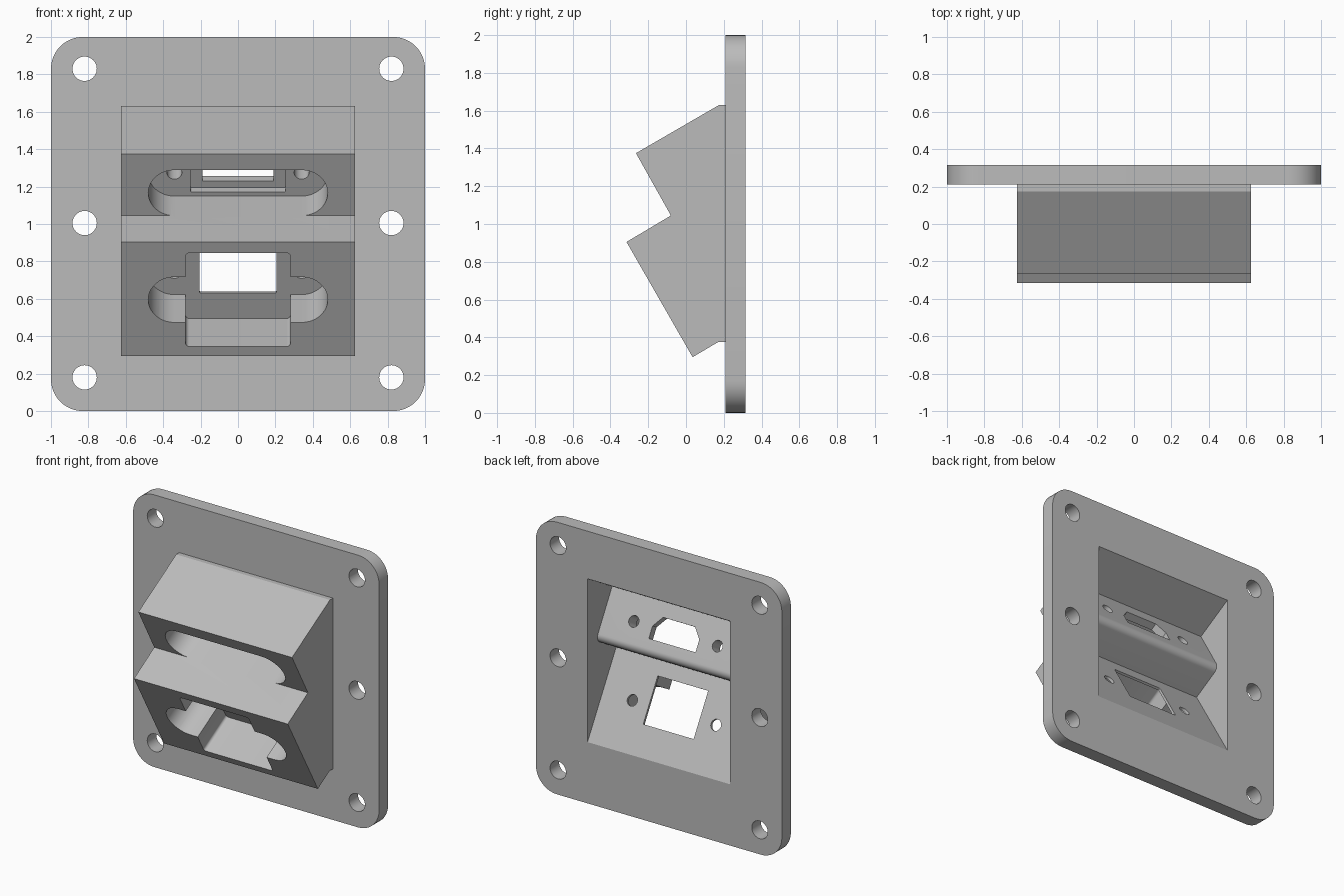
import bpy, bmesh, math
from mathutils import Matrix

old = bpy.data.objects.get("Cube")
if old:
    bpy.data.objects.remove(old, do_unlink=True)

grey = bpy.data.materials.new("light_grey")
grey.use_nodes = True
colour = (0.5, 0.5, 0.5, 1)
grey.diffuse_color = colour
grey.node_tree.nodes["Principled BSDF"].inputs["Base Color"].default_value = colour


def frame(y, z, tilt):
    """Drawing plane seen from the front: local x right, y up, z outward."""
    return Matrix.Translation((0, y, z)) @ Matrix.Rotation(math.radians(tilt), 4, 'X')


FRONT = frame(0, 0, 90)
SIDE = Matrix(((0, 0, 1, 0), (1, 0, 0, 0), (0, 1, 0, 0), (0, 0, 0, 1)))
UPPER = frame(-0.08, 1.045, 120)
LOWER = frame(0.035, 0.295, 120)


def arc(cx, cy, r, start, end, n=10):
    angles = [math.radians(start + (end - start) * i / n) for i in range(n + 1)]
    return [(cx + r * math.cos(a), cy + r * math.sin(a)) for a in angles]


def rounded(cx, cy, w, h, r):
    """Rounded rectangle; becomes a slot or a circle at full radius."""
    dx, dy = w / 2 - r, h / 2 - r
    pts = []
    for i, (sx, sy) in enumerate(((1, 1), (-1, 1), (-1, -1), (1, -1))):
        pts += arc(cx + sx * dx, cy + sy * dy, r, i * 90, i * 90 + 90)
    return pts


def circle(cx, cy, r):
    return rounded(cx, cy, 2 * r, 2 * r, r)


def prism(name, pts, low, high, matrix):
    bm = bmesh.new()
    face = bm.faces.new([bm.verts.new((x, y, low)) for x, y in pts])
    moved = bmesh.ops.extrude_face_region(bm, geom=[face])["geom"]
    verts = [v for v in moved if isinstance(v, bmesh.types.BMVert)]
    bmesh.ops.translate(bm, verts=verts, vec=(0, 0, high - low))
    bmesh.ops.remove_doubles(bm, verts=bm.verts[:], dist=1e-5)
    bmesh.ops.transform(bm, matrix=matrix, verts=bm.verts[:])
    bmesh.ops.recalc_face_normals(bm, faces=bm.faces[:])
    mesh = bpy.data.meshes.new(name)
    bm.to_mesh(mesh)
    bm.free()
    mesh.materials.append(grey)
    obj = bpy.data.objects.new(name, mesh)
    bpy.context.collection.objects.link(obj)
    return obj


def combine(target, tool, operation='DIFFERENCE'):
    tool.hide_render = True
    mod = target.modifiers.new("combine", 'BOOLEAN')
    mod.operation, mod.solver, mod.object = operation, 'EXACT', tool
    bpy.ops.object.select_all(action='DESELECT')
    bpy.context.view_layer.objects.active = target
    target.select_set(True)
    bpy.ops.object.modifier_apply(modifier=mod.name)
    bpy.data.objects.remove(tool, do_unlink=True)


# Mounting plate with the stepped, downward-facing housing
plate = prism("socket_mounting_plate", rounded(0, 1, 2, 2, 0.17), -0.315, -0.21, FRONT)
housing = [(0.26, 1.63), (0.175, 1.63), (-0.265, 1.375), (-0.08, 1.045),
           (-0.315, 0.905), (0.035, 0.295), (0.17, 0.375), (0.26, 0.375)]
combine(plate, prism("housing", housing, -0.625, 0.625, SIDE), 'UNION')

# Rear cavity with a rounded ridge between the two panels
r = 0.05
c, s = math.cos(math.radians(30)), 0.5
ridge = arc(0.218 - r * c - r * s, 1.157 - r * s + r * c, r, -60, 30)
cavity = [(0.36, 0.45), (0.315, 0.45), (-0.017, 1.02)] + ridge
cavity += [(0.03, 1.485), (0.315, 1.65), (0.36, 1.65)]
combine(plate, prism("cavity", cavity, -0.58, 0.58, SIDE))

# Plate screw holes
for x in (-0.82, 0.82):
    for z in (0.18, 1.005, 1.83):
        combine(plate, prism("screw_hole", circle(x, z, 0.065), -0.4, -0.1, FRONT))

# Upper panel: slot pocket, connector recess and chamfered opening
opening = [(-0.19, 0.063), (0.19, 0.063), (0.19, 0.15), (0.13, 0.225),
           (-0.13, 0.225), (-0.19, 0.15)]
for pts, low, high in ((rounded(0, 0.139, 0.96, 0.28, 0.14), -0.21, 0.02),
                       (rounded(0, 0.144, 0.51, 0.242, 0.01), -0.26, -0.15),
                       (opening, -0.4, -0.2)):
    combine(plate, prism("upper_cut", pts, low, high, UPPER))

# Lower panel: slot pocket, tall recess and square opening
for pts, low, high in ((rounded(0, 0.346, 0.96, 0.28, 0.14), -0.298, 0.05),
                       (rounded(0, 0.346, 0.56, 0.577, 0.02), -0.3, 0.06),
                       (rounded(0, 0.382, 0.41, 0.336, 0.005), -0.4, -0.2)):
    combine(plate, prism("lower_cut", pts, low, high, LOWER))

# Connector screw holes on both panels
for panel, u in ((UPPER, 0.144), (LOWER, 0.346)):
    for x in (-0.34, 0.34):
        combine(plate, prism("connector_hole", circle(x, u, 0.04), -0.4, -0.15, panel))

bpy.ops.object.shade_smooth_by_angle(angle=math.radians(30))
